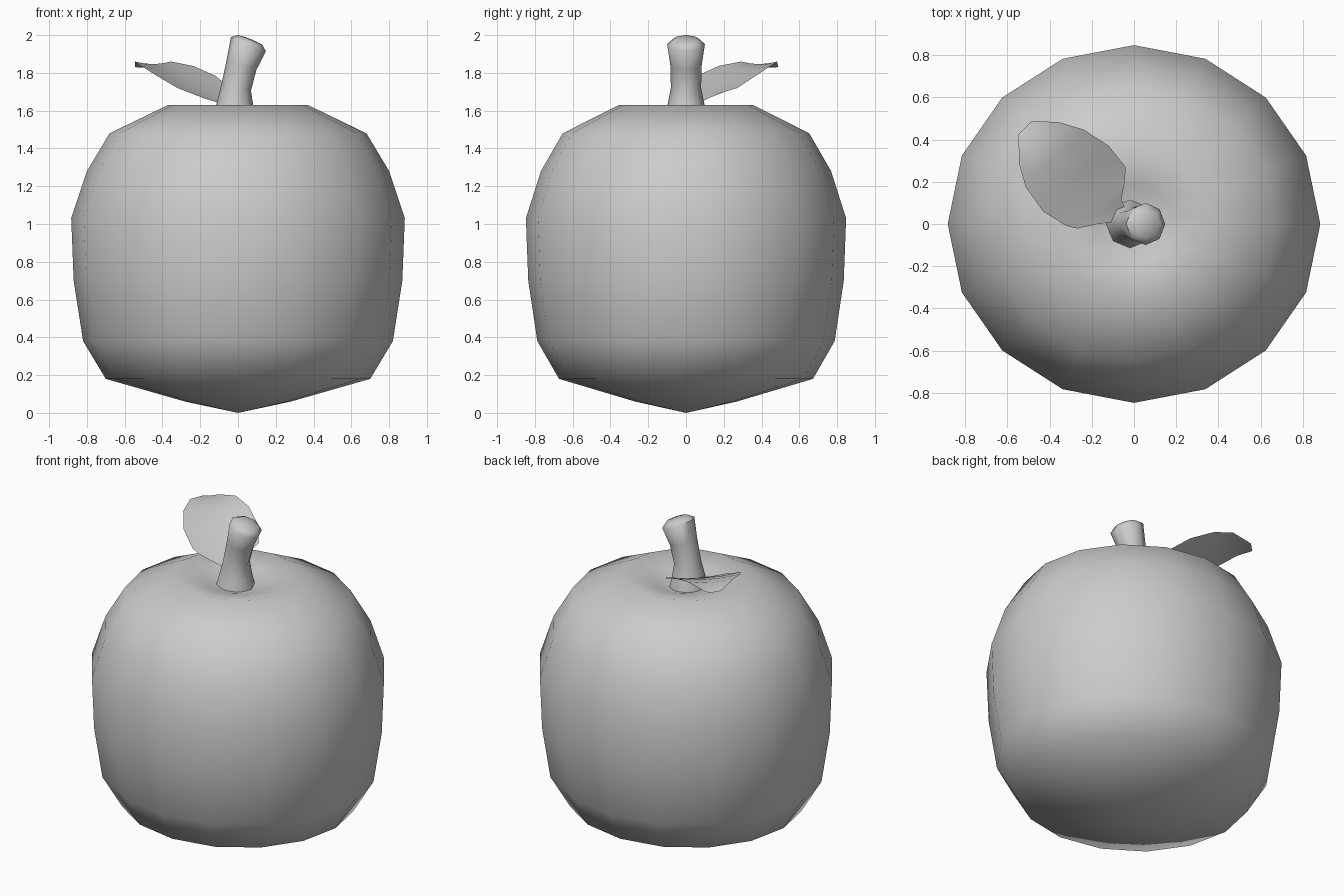
import bpy
from math import sin, cos, pi, sqrt, radians
from mathutils import Vector

if "Cube" in bpy.data.objects:
    bpy.data.objects.remove(bpy.data.objects["Cube"])


def make_object(name, verts, faces, sharp_angle=None):
    mesh = bpy.data.meshes.new(name)
    mesh.from_pydata(verts, [], faces)
    mesh.update()
    obj = bpy.data.objects.new(name, mesh)
    bpy.context.collection.objects.link(obj)
    bpy.ops.object.select_all(action='DESELECT')
    bpy.context.view_layer.objects.active = obj
    obj.select_set(True)
    if sharp_angle:
        bpy.ops.object.shade_smooth_by_angle(angle=radians(sharp_angle))
    else:
        bpy.ops.object.shade_smooth()
    return obj


def skin(rings, start, end):
    """Join equal rings into a closed tube with a pole at each end."""
    n = len(rings[0])
    verts = [start] + [p for ring in rings for p in ring] + [end]
    last = len(verts) - 1
    faces = []
    for i in range(n):
        j = (i + 1) % n
        faces.append((0, 1 + j, 1 + i))
        for k in range(len(rings) - 1):
            a, b = 1 + k * n, 1 + (k + 1) * n
            faces.append((a + i, a + j, b + j, b + i))
        top = 1 + (len(rings) - 1) * n
        faces.append((top + i, top + j, last))
    return verts, faces


# Fruit body: 16-sided lathe, slightly narrower in y, dimpled at the top
profile = [(0.28, 0.06), (0.70, 0.18), (0.82, 0.38), (0.87, 0.70),
           (0.883, 1.03), (0.80, 1.28), (0.68, 1.48), (0.37, 1.63),
           (0.19, 1.59)]
angles = [2 * pi * i / 16 for i in range(16)]
rings = [[(r * cos(a), 0.96 * r * sin(a), z) for a in angles] for r, z in profile]
make_object("fruit_body", *skin(rings, (0, 0, 0), (0, 0, 1.53)))

# Stem: 8-sided bent tube with flared ends and a tilted cap (x, z, radius, tilt)
path = [(-0.02, 1.54, 0.12, 0), (-0.017, 1.63, 0.098, 2), (-0.01, 1.72, 0.08, 10),
        (0.018, 1.84, 0.083, 17), (0.055, 1.952, 0.10, 22), (0.065, 1.975, 0.068, 22)]
rings = []
for x, z, r, tilt in path:
    t = radians(tilt)
    u = Vector((cos(t), 0, -sin(t)))
    v = Vector((0, 1, 0))
    rings.append([Vector((x, 0, z)) + r * (cos(a) * u + sin(a) * v)
                  for a in angles[::2]])
make_object("stem", *skin(rings, (-0.02, 0, 1.5), (0.067, 0, 1.98)), sharp_angle=60)

# Leaf: sheet running to the back left (distance along, right edge, left edge, height)
rows = [(0.075, -0.06, 0.02, 1.64), (0.125, -0.127, 0.04, 1.665),
        (0.175, -0.205, 0.115, 1.70), (0.22, -0.233, 0.163, 1.72),
        (0.347, -0.262, 0.177, 1.785), (0.485, -0.24, 0.148, 1.837),
        (0.592, -0.18, 0.09, 1.86), (0.688, -0.085, 0.003, 1.832)]
verts, faces = [], []
for s, t0, t1, z in rows:
    for k in range(5):
        f = k / 4
        t = t0 + (t1 - t0) * f
        dip = 0.10 * (t1 - t0) * f * (1 - f) * 2
        verts.append(((t - s) / sqrt(2), (t + s) / sqrt(2), z - dip))
for i in range(len(rows) - 1):
    for k in range(4):
        a = i * 5 + k
        faces.append((a, a + 1, a + 6, a + 5))
# wind the sheet so it faces upward
faces = [f[::-1] for f in faces]
leaf = make_object("leaf", verts, faces)
if sum(p.normal.z for p in leaf.data.polygons) < 0:
    leaf.data.flip_normals()
